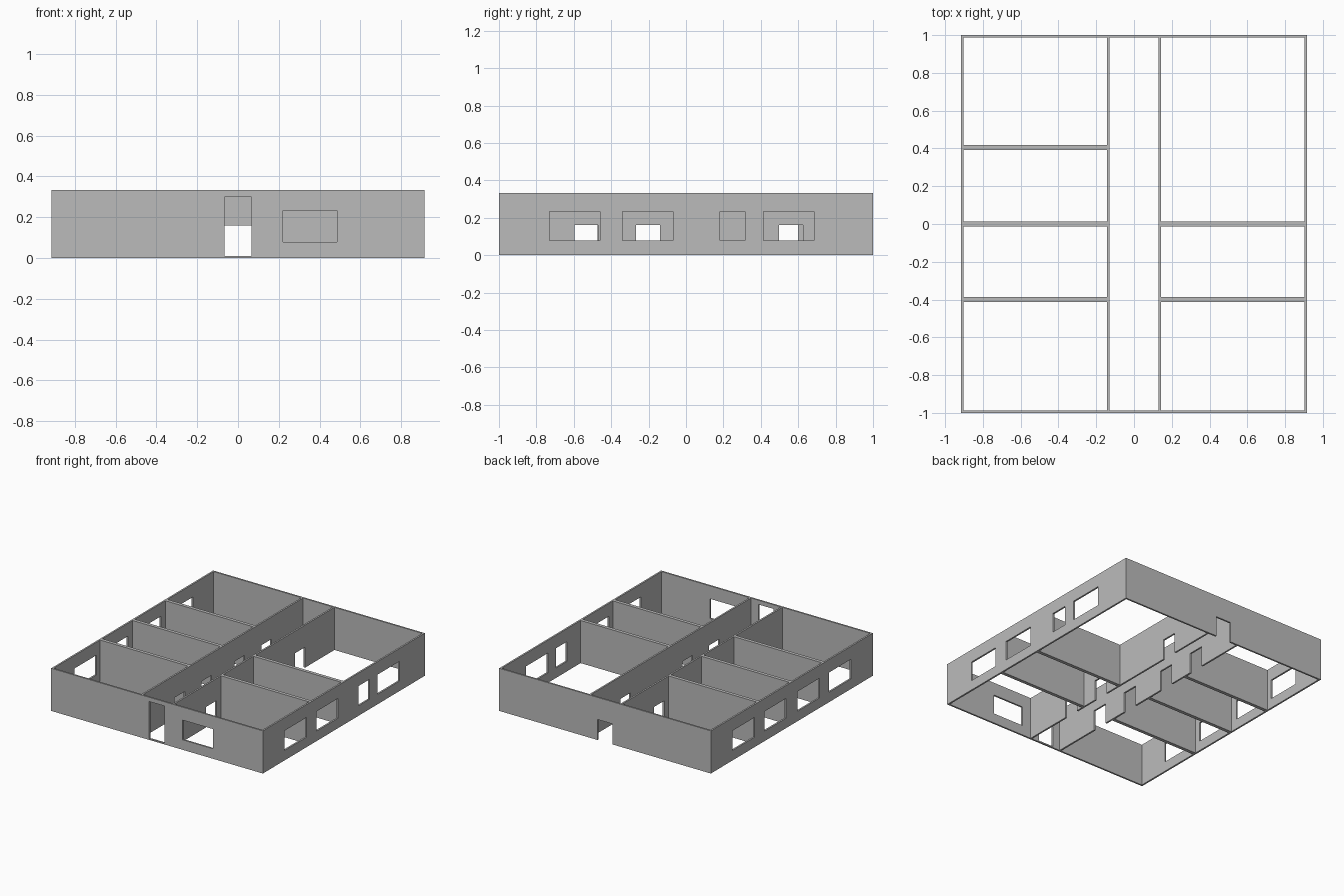
import bpy, bmesh
from mathutils import Vector

cube = bpy.data.objects.get("Cube")
if cube:
    bpy.data.objects.remove(cube, do_unlink=True)

grey = bpy.data.materials.new("plain grey")
grey.use_nodes = True
colour = (0.5, 0.5, 0.5, 1)
grey.diffuse_color = colour
grey.node_tree.nodes["Principled BSDF"].inputs["Base Color"].default_value = colour

HALF_X, HALF_Y, HEIGHT = 0.915, 1.0, 0.333
THIN, THICK = 0.0133, 0.0267
HALL = 0.136                    # hall wall centre
SILL, LINTEL, DOOR = 0.078, 0.232, 0.16


def wall(name, axis, start, end, centre, thickness, openings=()):
    """Wall running along x or y; openings are (from, to, bottom, top)."""
    us = sorted({start, end, *(u for o in openings for u in o[:2])})
    zs = sorted({0.0, HEIGHT, *(z for o in openings for z in o[2:])})
    side = centre - thickness / 2
    across = Vector((0, thickness, 0)) if axis == "x" else Vector((thickness, 0, 0))
    bm = bmesh.new()
    for u0, u1 in zip(us, us[1:]):
        for z0, z1 in zip(zs, zs[1:]):
            um, zm = (u0 + u1) / 2, (z0 + z1) / 2
            if any(a < um < b and c < zm < d for a, b, c, d in openings):
                continue
            corners = [(u0, z0), (u1, z0), (u1, z1), (u0, z1)]
            bm.faces.new([bm.verts.new((u, side, z) if axis == "x" else (side, u, z))
                          for u, z in corners])
    bmesh.ops.remove_doubles(bm, verts=bm.verts, dist=0.0001)
    # Thicken the sheet into a closed solid
    new = bmesh.ops.extrude_face_region(bm, geom=bm.faces[:], use_keep_orig=True)["geom"]
    bmesh.ops.translate(bm, vec=across,
                        verts=[g for g in new if isinstance(g, bmesh.types.BMVert)])
    bmesh.ops.recalc_face_normals(bm, faces=bm.faces)
    mesh = bpy.data.meshes.new(name)
    bm.to_mesh(mesh)
    bm.free()
    mesh.materials.append(grey)
    bpy.context.collection.objects.link(bpy.data.objects.new(name, mesh))


def windows(*spans):
    return [(a, b, SILL, LINTEL) for a, b in spans]


def doors(*spans):
    return [(a, b, 0.0, DOOR) for a, b in spans]


def mirrored(*spans):
    return list(spans) + [(-b, -a) for a, b in spans]


# Outer walls
edge_x, edge_y = HALF_X - THIN / 2, HALF_Y - THIN / 2
inner_x, inner_y = HALF_X - THIN, HALF_Y - THIN
wall("front_wall", "x", -HALF_X, HALF_X, -edge_y, THIN,
     [(-0.067, 0.065, 0.01, 0.3)] + windows((0.22, 0.485)))
wall("back_wall", "x", -HALF_X, HALF_X, edge_y, THIN, doors((-0.067, 0.065)))
wall("left_wall", "y", -inner_y, inner_y, edge_x, THIN,
     windows((-0.73, -0.46), (-0.34, -0.07), (0.183, 0.316), (0.415, 0.685)))
wall("right_wall", "y", -inner_y, inner_y, -edge_x, THIN,
     windows(*mirrored((0.46, 0.73), (0.07, 0.34))))

# Hall walls with low doorways
wall("left_hall_wall", "y", -inner_y, inner_y, HALL, THIN,
     doors((-0.597, -0.47), (-0.267, -0.14), (0.498, 0.625)))
wall("right_hall_wall", "y", -inner_y, inner_y, -HALL, THIN,
     doors(*mirrored((0.472, 0.6), (0.14, 0.267))))

# Room dividers
near = HALL + THIN / 2
for i, y in enumerate((-0.4, 0.0)):
    wall(f"left_divider_{i + 1}", "x", near, inner_x, y, THICK)
for i, y in enumerate((-0.4, 0.0, 0.404)):
    wall(f"right_divider_{i + 1}", "x", -inner_x, -near, y, THICK)
